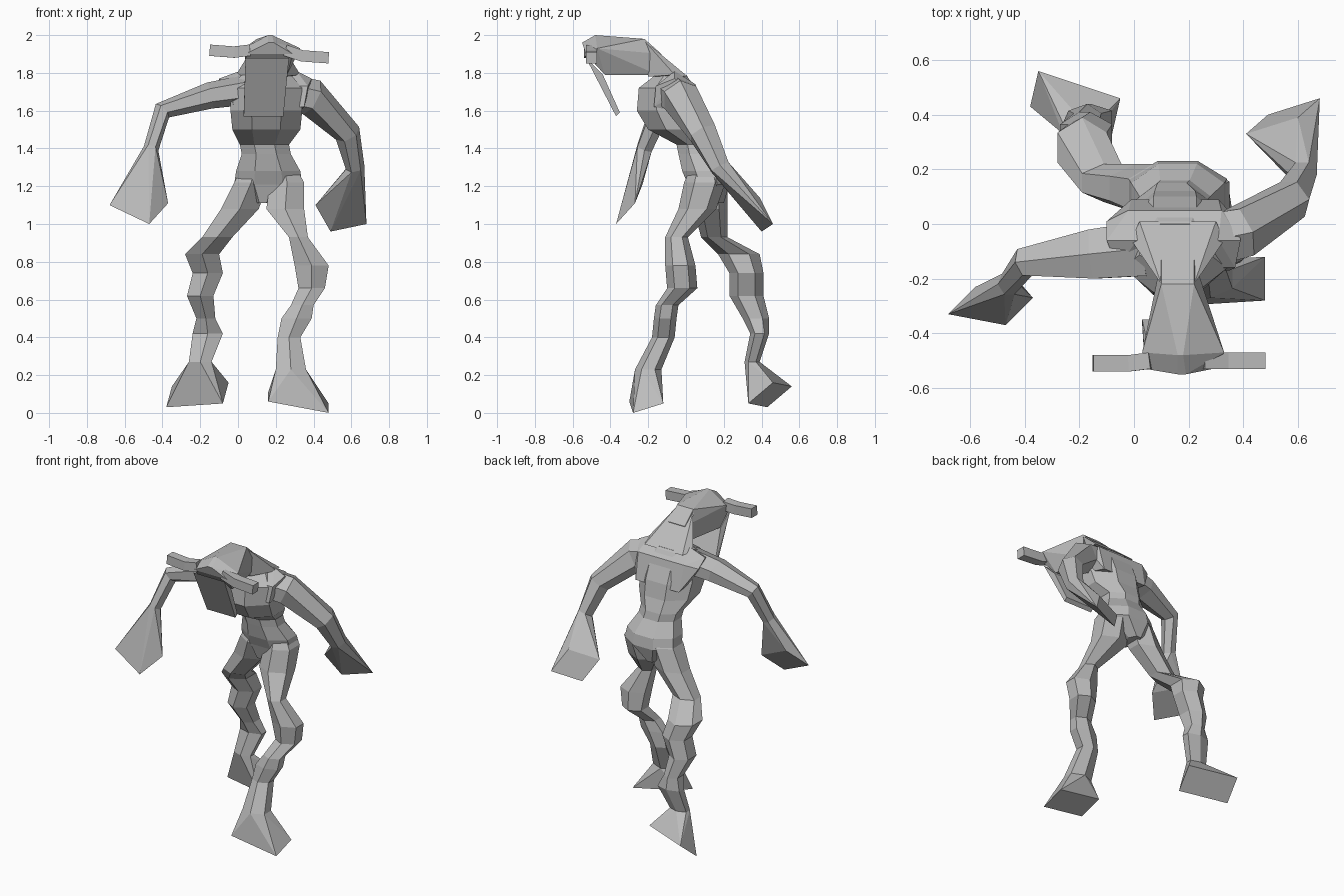
import bpy
import bmesh
from math import sin, cos, tau, pi
from mathutils import Vector

default_cube = bpy.data.objects.get("Cube")
if default_cube:
    bpy.data.objects.remove(default_cube, do_unlink=True)

# One plain grey for the whole creature
grey = bpy.data.materials.new("plain_grey")
grey.use_nodes = True
grey.diffuse_color = (0.5, 0.5, 0.5, 1)
shader = next(n for n in grey.node_tree.nodes if n.type == "BSDF_PRINCIPLED")
shader.inputs["Base Color"].default_value = grey.diffuse_color
shader.inputs["Roughness"].default_value = 0.8


def finish(name, bm):
    """Turn a bmesh into a flat shaded object."""
    bmesh.ops.recalc_face_normals(bm, faces=bm.faces)
    mesh = bpy.data.meshes.new(name)
    bm.to_mesh(mesh)
    bm.free()
    mesh.materials.append(grey)
    obj = bpy.data.objects.new(name, mesh)
    bpy.context.collection.objects.link(obj)


def make_rings(stations, sides, across=None):
    """Cross-sections (x, y, z, half width, half depth) along a path.
    They lie level, unless an across axis turns them square to the path."""
    angles = [tau * (i + 0.5) / sides for i in range(sides)]
    wide = max(abs(cos(a)) for a in angles)
    deep = max(abs(sin(a)) for a in angles)
    centres = [Vector(s[:3]) for s in stations]
    last = len(centres) - 1
    rings = []
    for i, (centre, station) in enumerate(zip(centres, stations)):
        u, v = Vector((1, 0, 0)), Vector((0, 1, 0))
        if across is not None:
            along = Vector()
            if i > 0:
                along += (centre - centres[i - 1]).normalized()
            if i < last:
                along += (centres[i + 1] - centre).normalized()
            along.normalize()
            u = (across - along * across.dot(along)).normalized()
            v = along.cross(u)
        width, depth = station[3] / wide, station[4] / deep
        rings.append([centre + u * width * cos(a) + v * depth * sin(a)
                      for a in angles])
    return rings


def loft(name, stations, sides=6, across=None):
    """Skin a closed tube over the sections; return its end section."""
    rings = make_rings(stations, sides, across)
    bm = bmesh.new()
    loops = [[bm.verts.new(p) for p in ring] for ring in rings]
    for low, high in zip(loops, loops[1:]):
        for i in range(sides):
            j = (i + 1) % sides
            bm.faces.new((low[i], low[j], high[j], high[i]))
    bm.faces.new(loops[0])
    bm.faces.new(loops[-1])
    finish(name, bm)
    return rings[-1]


def hull(name, points):
    """Faceted solid wrapped around a few points."""
    bm = bmesh.new()
    for p in points:
        bm.verts.new(p)
    result = bmesh.ops.convex_hull(bm, input=bm.verts)
    loose = {g for g in result["geom_interior"] + result["geom_unused"]
             if isinstance(g, bmesh.types.BMVert)}
    bmesh.ops.delete(bm, geom=list(loose), context="VERTS")
    bmesh.ops.dissolve_limit(bm, angle_limit=pi / 60,
                             verts=bm.verts, edges=bm.edges)
    finish(name, bm)


def pairs(rows):
    """Rows of (right x, left x, y, z) become two points each."""
    return [(x, y, z) for right, left, y, z in rows for x in (right, left)]


def flare(name, ring, first, corner, third):
    """Hand or foot widening from a limb end to a parallelogram."""
    a, b, c = Vector(first), Vector(corner), Vector(third)
    hull(name, ring + [a, b, c, a + c - b])


# Pelvis, waist and ribcage
loft("torso", [
    (.13, .12, 1.11, .04, .08),
    (.16, .12, 1.21, .18, .11),
    (.16, .1, 1.28, .17, .12),
    (.15, .06, 1.37, .13, .1),
    (.14, .05, 1.42, .13, .1),
    (.15, -.04, 1.5, .18, .16),
    (.15, -.08, 1.6, .19, .18),
    (.15, -.1, 1.72, .19, .15),
    (.15, -.08, 1.79, .13, .08),
], sides=8)

# Broad sloping shoulders
hull("shoulders", pairs([
    (.01, .31, -.06, 1.81),
    (-.1, .39, -.06, 1.77),
    (-.1, .38, .01, 1.72),
    (-.02, .32, .05, 1.74),
    (-.06, .37, -.16, 1.73),
    (-.02, .35, -.17, 1.62),
    (-.01, .31, .09, 1.57),
]))

# Neck widening toward the shoulders
hull("neck", pairs([
    (.1, .22, -.22, 1.97),
    (.08, .25, -.13, 1.89),
    (.09, .23, -.2, 1.78),
    (-.01, .33, -.06, 1.79),
    (.02, .3, .01, 1.78),
]))

# Wedge-shaped head with a low ridge
hull("head", pairs([
    (.16, .19, -.55, 1.96),
    (.16, .18, -.48, 2),
    (.1, .22, -.22, 1.98),
    (.03, .33, -.47, 1.93),
    (.04, .29, -.53, 1.9),
    (.05, .26, -.43, 1.79),
    (.1, .22, -.15, 1.79),
    (.1, .22, -.13, 1.9),
]))

# Long face plate hanging down and back
hull("face_plate", pairs([
    (.04, .27, -.53, 1.88),
    (.05, .26, -.44, 1.79),
    (.03, .24, -.37, 1.57),
    (.03, .24, -.35, 1.59),
]))

# Horns
side_axis = Vector((0, 1, 0))
loft("right_horn", [
    (.06, -.5, 1.92, .03, .03),
    (-.02, -.51, 1.91, .03, .03),
    (-.15, -.51, 1.92, .03, .03),
], 4, side_axis)
loft("left_horn", [
    (.25, -.5, 1.92, .03, .03),
    (.34, -.5, 1.89, .03, .03),
    (.48, -.5, 1.88, .03, .03),
], 4, side_axis)

# Right arm reaches forward
wrist = loft("right_arm", [
    (.04, -.09, 1.71, .1, .08),
    (-.15, -.11, 1.68, .09, .07),
    (-.4, -.14, 1.6, .05, .05),
    (-.46, -.22, 1.4, .04, .04),
], 6, side_axis)
flare("right_hand", wrist,
      (-.68, -.33, 1.1), (-.47, -.37, 1), (-.37, -.27, 1.11))

# Left arm swings back
wrist = loft("left_arm", [
    (.22, -.07, 1.7, .1, .1),
    (.39, -.03, 1.67, .09, .1),
    (.58, .09, 1.48, .07, .07),
    (.62, .18, 1.3, .05, .05),
], 6, side_axis)
flare("left_hand", wrist,
      (.41, .33, 1.1), (.49, .4, .96), (.68, .46, 1))

# Left leg steps forward
ankle = loft("left_leg", [
    (.24, .1, 1.31, .06, .07),
    (.26, .1, 1.22, .09, .11),
    (.25, .06, 1.08, .1, .1),
    (.32, -.05, .93, .05, .06),
    (.39, -.03, .78, .09, .08),
    (.39, -.02, .66, .07, .08),
    (.34, -.1, .57, .06, .06),
    (.31, -.11, .5, .08, .06),
    (.27, -.12, .4, .06, .06),
    (.28, -.2, .23, .08, .07),
])
flare("left_foot", ankle,
      (.16, -.3, .06), (.48, -.28, 0), (.48, -.12, .05))

# Right leg trails behind
ankle = loft("right_leg", [
    (.09, .1, 1.31, .06, .07),
    (.07, .11, 1.22, .09, .11),
    (.01, .13, 1.08, .1, .09),
    (-.11, .15, .93, .08, .07),
    (-.19, .28, .84, .09, .11),
    (-.16, .32, .74, .08, .09),
    (-.2, .32, .62, .07, .09),
    (-.17, .37, .5, .05, .07),
    (-.16, .39, .42, .08, .05),
    (-.2, .35, .27, .06, .04),
])
flare("right_foot", ankle,
      (-.38, .43, .03), (-.08, .33, .05), (-.05, .46, .16))
